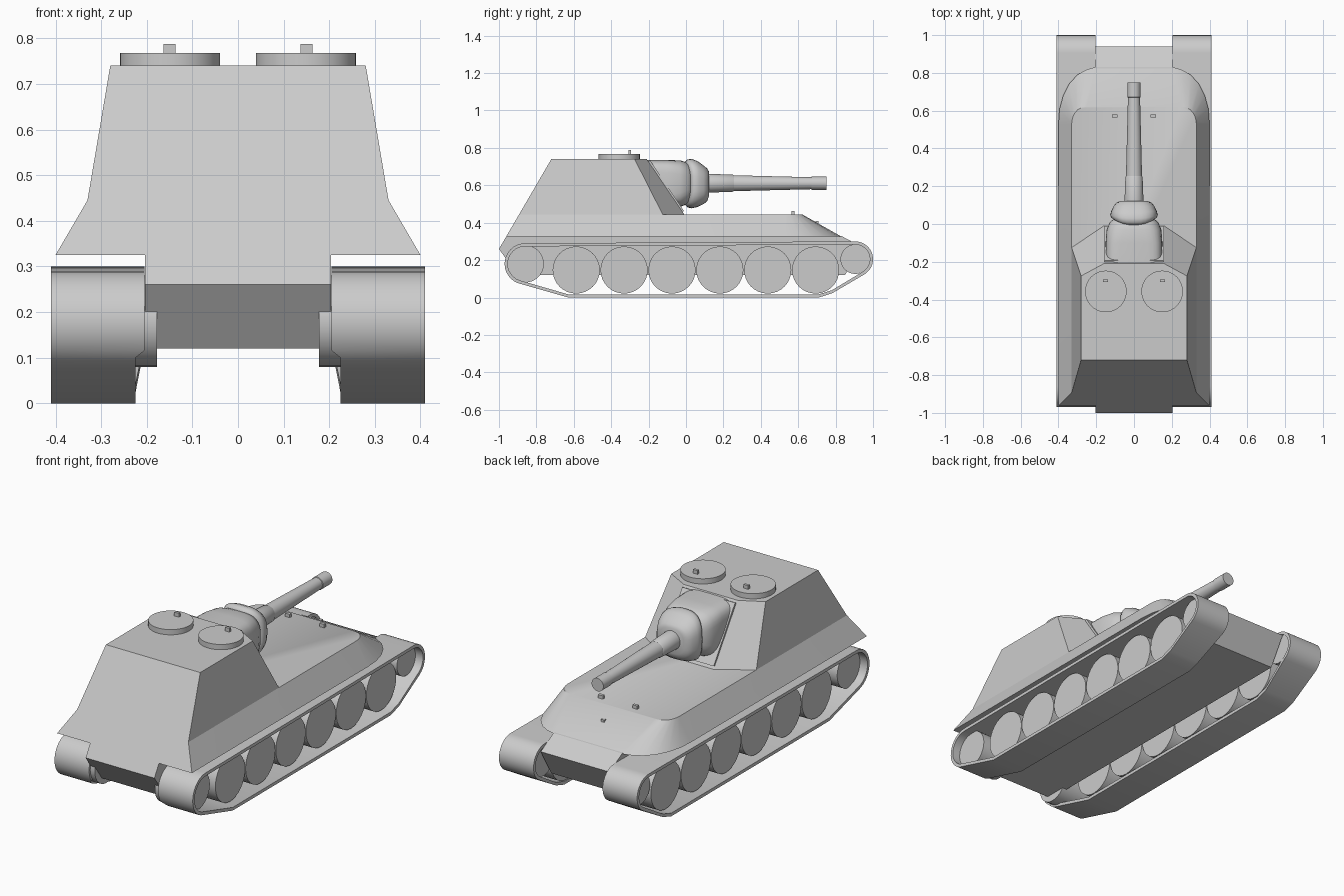
import bpy, bmesh, math
from math import sin, cos, pi, radians

if "Cube" in bpy.data.objects:
    bpy.data.objects.remove(bpy.data.objects["Cube"])


def finish(name, bm, smooth=None):
    bmesh.ops.recalc_face_normals(bm, faces=bm.faces)
    me = bpy.data.meshes.new(name)
    bm.to_mesh(me)
    bm.free()
    ob = bpy.data.objects.new(name, me)
    bpy.context.collection.objects.link(ob)
    if smooth:
        bpy.ops.object.select_all(action='DESELECT')
        ob.select_set(True)
        bpy.context.view_layer.objects.active = ob
        bpy.ops.object.shade_smooth_by_angle(angle=radians(smooth))
    return ob


def loft(name, rings, smooth=None, closed=False):
    """Skin a list of equal-length rings; cap the ends or join last to first."""
    bm = bmesh.new()
    vs = [[bm.verts.new(p) for p in r] for r in rings]
    n = len(vs[0])
    pairs = list(zip(vs, vs[1:])) + ([(vs[-1], vs[0])] if closed else [])
    for a, b in pairs:
        for i in range(n):
            j = (i + 1) % n
            bm.faces.new((a[i], a[j], b[j], b[i]))
    if not closed:
        bm.faces.new(vs[0])
        bm.faces.new(vs[-1])
    return finish(name, bm, smooth)


def mirrored(half, z):
    """Full plan ring from its +x half."""
    return [(x, y, z) for x, y in half] + [(-x, y, z) for x, y in reversed(half)]


def circle_x(x, y, z, r, n=32):
    return [(x, y + r * cos(2 * pi * i / n), z + r * sin(2 * pi * i / n)) for i in range(n)]


def section_y(y, w, z0, z1, e=2.0, saddle=0.0, n=32):
    """Superellipse section across the gun axis; saddle pushes its flanks forward."""
    pts = []
    for i in range(n):
        c, s = cos(2 * pi * i / n), sin(2 * pi * i / n)
        f = lambda v: math.copysign(abs(v) ** (2 / e), v)
        pts.append((w * f(c), y + saddle * c * c, (z0 + z1) / 2 + (z1 - z0) / 2 * f(s)))
    return pts


def box(name, x, y, z, sx, sy, sz):
    loft(name, [[(x + a * sx / 2, y + b * sy / 2, zz) for a, b in
                 ((-1, -1), (1, -1), (1, 1), (-1, 1))] for zz in (z, z + sz)])


# Lower hull: side profile extruded across the width
profile = [(-1, .26), (-.90, .12), (.85, .12), (.94, .27), (.832, .3285), (.78, .335),
           (-.93, .335), (-.961, .326)]
loft("lower_hull", [[(x, y, z) for y, z in profile] for x in (-.204, .204)])

# Upper hull with sloped sides and rounded nose corners
low = [(.40, -.962), (.40, .53), (.394, .61), (.375, .68), (.345, .74), (.30, .79),
       (.25, .818), (.20, .832)]
high = [(.33, -.892), (.33, .53), (.328, .55), (.322, .572), (.312, .59), (.298, .605),
        (.28, .615), (.25, .62)]
loft("upper_hull", [mirrored(low, .325), mirrored(high, .445)], 30)

# Rear fighting compartment
loft("casemate", [mirrored([(.33, -.892), (.33, -.125), (.16, -.01)], .445),
                  mirrored([(.28, -.72), (.28, -.275), (.16, -.21)], .74)])

# Gun mounting plate laid over the sloped front
plate = [(-.21, .725), (-.192, .733), (-.01, .462), (-.03, .455)]
loft("mount_plate", [[(x, y, z) for y, z in plate] for x in (-.157, .157)])

# Mantlet body and bulging collar
loft("mantlet", [section_y(-.22, .15, .47, .735, 5), section_y(-.10, .15, .475, .735, 4.5),
                 section_y(-.03, .145, .485, .733, 3.5), section_y(.01, .128, .50, .72, 3),
                 section_y(.04, .09, .53, .69, 2.5)], 50)
collar = [(-.005, .108, .495, .725, .03), (.008, .12, .482, .738, .025),
          (.03, .126, .477, .741, .018), (.062, .12, .484, .729, .008),
          (.095, .108, .50, .705, 0), (.113, .093, .515, .69, 0), (.122, .07, .54, .675, 0)]
loft("mantlet_collar", [section_y(y, w, a, b, 2.8, k) for y, w, a, b, k in collar], 50)

# Stepped, tapering barrel
gun = [(.08, .052), (.13, .05), (.25, .0455), (.254, .0425), (.67, .032), (.672, .035), (.75, .035)]
loft("barrel", [section_y(y, r, .611 - r, .611 + r) for y, r in gun], 35)

for s, side in ((-1, "left"), (1, "right")):
    # Roof hatches and small sights
    hatch = [[(s * .149 + .11 * cos(2 * pi * i / 40), -.357 + .11 * sin(2 * pi * i / 40), z)
              for i in range(40)] for z in (.735, .768)]
    loft("hatch_" + side, hatch, 30)
    box("hatch_sight_" + side, s * .15, -.30, .765, .027, .014, .023)
    box("hull_sight_" + side, s * .102, .572, .44, .028, .016, .023)

    # Track band: loop around both end wheels and the ground run
    def loop(inner, t):
        pts = []
        for i in range(15):
            a = radians(90 + 160 * i / 14)
            pts.append((-.86 + (.11 - t) * cos(a), .18 + (.11 - t) * sin(a)))
        pts += [(-.63, t), (.71, t), (.78, .022 + t)]
        for i in range(15):
            a = radians(-60 + 150 * i / 14)
            pts.append((.905 + (.095 - t) * cos(a), .205 + (.095 - t) * sin(a)))
        # the ground run is slightly narrower on the inside
        return [(s * ((.205 if z > .115 else .225) if inner else .41), y, z) for y, z in pts]
    loft("track_" + side, [loop(True, 0), loop(False, 0), loop(False, .017), loop(True, .017)],
         35, True)

    # Six road wheels plus the two end wheels
    wheels = [("road_wheel", -.587 + .256 * i, .147, .126, .225) for i in range(6)]
    wheels += [("rear_wheel", -.86, .18, .1, .178), ("front_wheel", .905, .205, .079, .21)]
    for name, y, z, r, xi in wheels:
        loft(name + "_" + side, [circle_x(s * xi, y, z, r), circle_x(s * .365, y, z, r)], 30)

# Small fitting on the glacis
box("glacis_fitting", 0, .70, .39, .02, .016, .018)
